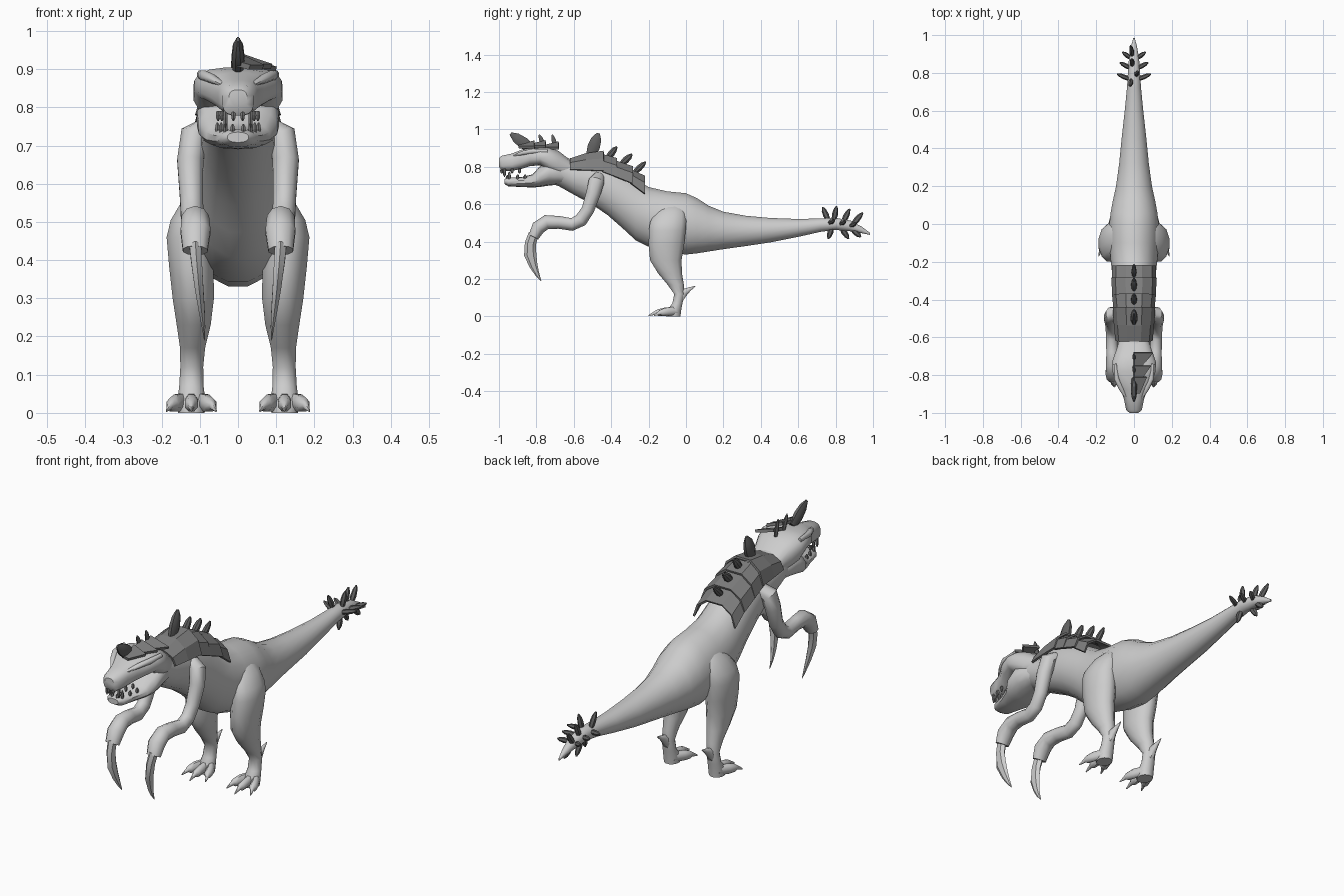
import bpy, bmesh, math
from mathutils import Vector


def material(name, v):
    m = bpy.data.materials.new(name)
    m.diffuse_color = (v, v, v, 1)
    return m


HIDE = material("hide grey", 0.61)
PLATE = material("plate grey", 0.21)
SPIKE = material("spike grey", 0.12)


def finish(name, bm, mat, smooth=None):
    bmesh.ops.recalc_face_normals(bm, faces=bm.faces)
    me = bpy.data.meshes.new(name)
    bm.to_mesh(me)
    bm.free()
    me.materials.append(mat)
    ob = bpy.data.objects.new(name, me)
    bpy.context.collection.objects.link(ob)
    if smooth:
        bpy.ops.object.select_all(action='DESELECT')
        ob.select_set(True)
        bpy.context.view_layer.objects.active = ob
        bpy.ops.object.shade_smooth_by_angle(angle=math.radians(smooth))
    return ob


def add_loft(bm, rings, n=10, power=1.0, axis=None):
    """Skin rings of (x, y, z, side radius, other radius) square to the path."""
    pts = [Vector(r[:3]) for r in rings]
    rows = []
    for i, r in enumerate(rings):
        t = axis or (pts[min(i + 1, len(pts) - 1)] - pts[max(i - 1, 0)]).normalized()
        side = Vector((1, 0, 0))
        if abs(t.x) > 0.8:
            side = Vector((0, 0, 1))
        side = (side - t * side.dot(t)).normalized()
        up = side.cross(t)
        row = []
        for k in range(n):
            a = math.tau * (k + 0.5) / n
            c, s = math.cos(a), math.sin(a)
            c = math.copysign(abs(c) ** power, c)
            s = math.copysign(abs(s) ** power, s)
            row.append(bm.verts.new(pts[i] + side * c * r[3] + up * s * r[4]))
        rows.append(row)
    for a, b in zip(rows, rows[1:]):
        for k in range(n):
            bm.faces.new((a[k], a[(k + 1) % n], b[(k + 1) % n], b[k]))
    bm.faces.new(rows[0])
    bm.faces.new(rows[-1])


def spine(profile):
    """Rings along y from (y, top, bottom, half width)."""
    return [(0, y, (t + b) / 2, w, (t - b) / 2) for y, t, b, w in profile]


def add_spike(bm, base, tip, w, d, n=6):
    b, t = Vector(base), Vector(tip)
    add_loft(bm, [(*b.lerp(t, f), w * s, d * s)
                  for f, s in ((0, .75), (.4, 1), (.75, .8), (1, .25))], n)


def mirrored(rings, s):
    return [(r[0] * s, *r[1:]) for r in rings]


FWD = Vector((0, 1, 0))

# Body, neck and tail in one skin
bm = bmesh.new()
add_loft(bm, spine([
    (-.75, .89, .72, .09), (-.68, .87, .695, .09), (-.6, .835, .65, .09),
    (-.5, .845, .595, .098), (-.42, .825, .54, .105), (-.34, .785, .47, .11),
    (-.27, .74, .405, .117), (-.2, .695, .37, .125), (-.1, .672, .34, .133),
    (0, .662, .328, .133), (.06, .635, .335, .126), (.12, .595, .345, .115),
    (.2, .562, .358, .097), (.32, .54, .375, .08), (.45, .528, .395, .067),
    (.6, .522, .425, .05), (.72, .525, .452, .038), (.8, .528, .462, .033),
    (.88, .513, .455, .027), (.94, .48, .445, .016), (.985, .446, .436, .004)]),
    16, axis=FWD)
finish("body_and_tail", bm, HIDE, 50)

# Head: skull and lower jaw
bm = bmesh.new()
add_loft(bm, spine([
    (-1.0, .846, .8, .024), (-.985, .86, .778, .042), (-.93, .872, .778, .053),
    (-.88, .892, .788, .07), (-.835, .9, .803, .098), (-.78, .905, .808, .116),
    (-.73, .905, .77, .118), (-.68, .885, .745, .1), (-.62, .838, .74, .08)]), 16, .75, FWD)
finish("skull", bm, HIDE, 40)
bm = bmesh.new()
add_loft(bm, spine([
    (-.97, .735, .708, .028), (-.95, .743, .696, .046), (-.88, .745, .692, .062),
    (-.82, .76, .69, .085), (-.785, .8, .692, .105), (-.73, .84, .7, .11),
    (-.68, .82, .705, .095), (-.62, .8, .7, .075)]), 14, .85, FWD)
finish("lower_jaw", bm, HIDE, 40)

# Brow ridges over the eyes
bm = bmesh.new()
for s in (1, -1):
    add_loft(bm, mirrored([(.04, -.92, .86, .008, .006), (.068, -.87, .875, .014, .012),
                           (.092, -.82, .884, .014, .014), (.1, -.74, .885, .008, .012)], s), 8)
finish("brow_ridges", bm, HIDE, 50)

# Teeth
bm = bmesh.new()
for s in (1, -1):
    for x, y, h in ((.012, -.985, .018), (.033, -.97, .035), (.042, -.93, .018), (.052, -.89, .018)):
        add_spike(bm, (s * x, y, .79), (s * x, y, .782 - h), .007, .009, 6)
    for x, y, h in ((.014, -.955, .014), (.033, -.945, .032), (.044, -.9, .018), (.054, -.86, .018)):
        add_spike(bm, (s * x, y, .733), (s * x, y, .742 + h), .007, .009, 6)
finish("teeth", bm, PLATE)

# Hind legs, toes and spurs
for s, label in ((1, "right"), (-1, "left")):
    bm = bmesh.new()
    add_loft(bm, mirrored([
        (.06, -.07, .61, .03, .05), (.098, -.082, .555, .05, .085), (.122, -.095, .505, .056, .1),
        (.127, -.1, .46, .062, .102), (.122, -.105, .38, .06, .098),
        (.117, -.108, .3, .056, .087), (.116, -.085, .23, .046, .066),
        (.119, -.055, .17, .034, .045), (.121, -.036, .12, .031, .028),
        (.122, -.046, .07, .033, .028), (.122, -.065, .03, .038, .04),
        (.122, -.068, 0, .036, .04)], s),
        12, axis=Vector((0, 0, -1)))
    for x in (-.05, 0, .05):
        k = 1 - abs(x) * 4
        add_loft(bm, mirrored([
            (.122 + x * .3, -.05, .03, .018, .024), (.122 + x * .8, -.05 - .06 * k, .026, .018, .024),
            (.122 + x, -.05 - .1 * k, .021, .018, .019), (.122 + x * 1.1, -.05 - .115 * k, .019, .009, .011),
            (.122 + x * 1.3, -.05 - .15 * k, .005, .002, .003)], s), 8)
    add_loft(bm, mirrored([(.121, -.035, .105, .024, .03), (.121, -.008, .13, .017, .022),
                           (.121, .02, .147, .01, .011), (.121, .05, .162, .002, .002)], s), 8)
    finish(label + "_hind_leg", bm, HIDE, 50)

    # Arms
    bm = bmesh.new()
    add_loft(bm, mirrored([
        (.08, -.465, .75, .025, .03), (.115, -.478, .725, .038, .042),
        (.125, -.495, .66, .036, .039), (.122, -.525, .57, .032, .034),
        (.12, -.562, .515, .031, .036), (.118, -.61, .492, .032, .034),
        (.115, -.68, .503, .033, .034), (.112, -.745, .505, .038, .038),
        (.111, -.79, .475, .041, .038), (.112, -.815, .425, .034, .028)], s), 10)
    finish(label + "_arm", bm, HIDE, 40)

    # Long curved hand claw
    bm = bmesh.new()
    add_loft(bm, mirrored([
        (.112, -.815, .44, .018, .028), (.108, -.832, .39, .016, .03),
        (.102, -.833, .33, .013, .033), (.095, -.815, .27, .009, .022),
        (.09, -.795, .225, .005, .012), (.088, -.775, .19, .001, .002)], s), 6)
    finish(label + "_hand_claw", bm, HIDE, 30)

# Overlapping saddle plates on the back
bands = [((-.62, .845, .785, .094), (-.535, .875, .782, .102), (-.44, .89, .778, .108)),
         ((-.45, .872, .775, .104), (-.37, .85, .745, .112)),
         ((-.385, .838, .75, .11), (-.285, .806, .71, .116)),
         ((-.3, .79, .715, .112), (-.22, .755, .655, .112))]
bm = bmesh.new()
for band in bands:
    rows = []
    for y, top, low, w in band:
        rows.append([bm.verts.new((w * math.sin(a), y, low + (top - low) * math.cos(a)))
                     for a in (math.radians(d) for d in (-90, -55, -22, 22, 55, 90))])
    for a, b in zip(rows, rows[1:]):
        for k in range(5):
            bm.faces.new((a[k], a[k + 1], b[k + 1], b[k]))
ob = finish("back_plates", bm, PLATE)
mod = ob.modifiers.new("thickness", 'SOLIDIFY')
mod.thickness, mod.offset = .01, 0

# Jagged plates on one side of the crown
bm = bmesh.new()
for y, w, z in ((-.68, .1, .93), (-.75, .088, .937), (-.81, .066, .935)):
    bm.faces.new([bm.verts.new(p) for p in (
        (0, y, z), (w, y, z - .03), (.03, y - .085, z - .03), (0, y - .085, z - .022))])
ob = finish("crown_plates", bm, PLATE)
mod = ob.modifiers.new("thickness", 'SOLIDIFY')
mod.thickness, mod.offset = .014, 0

# Horns on the head and spikes down the back
bm = bmesh.new()
for y, z, ty, tz, w, d in (
        (-.825, .895, -.938, .978, .018, .034), (-.755, .9, -.785, .972, .009, .014),
        (-.695, .895, -.715, .972, .009, .014), (-.51, .86, -.468, .98, .02, .036),
        (-.42, .845, -.37, .908, .016, .02), (-.345, .815, -.288, .868, .016, .02),
        (-.275, .77, -.215, .827, .014, .018)):
    add_spike(bm, (0, y, z), (0, ty, tz), w, d, 8)
finish("horns_and_back_spikes", bm, SPIKE, 30)

# Tail spikes
bm = bmesh.new()
for x, y, z, tx, ty, tz in (
        (-.015, .76, .515, -.022, .73, .585), (.012, .79, .515, .02, .805, .59),
        (-.008, .84, .505, -.012, .875, .575), (-.008, .89, .49, -.018, .945, .555),
        (.01, .78, .475, .015, .76, .415), (-.01, .83, .475, -.012, .87, .415),
        (.005, .89, .465, .008, .935, .425)):
    add_spike(bm, (x, y, z), (tx, ty, tz), .013, .016)
for s in (1, -1):
    for y, x, z in ((.765, .09, .5), (.825, .075, .495), (.88, .062, .485)):
        add_spike(bm, (s * .02, y, z), (s * x, y + .03, z + .015), .013, .013)
finish("tail_spikes", bm, SPIKE, 30)
